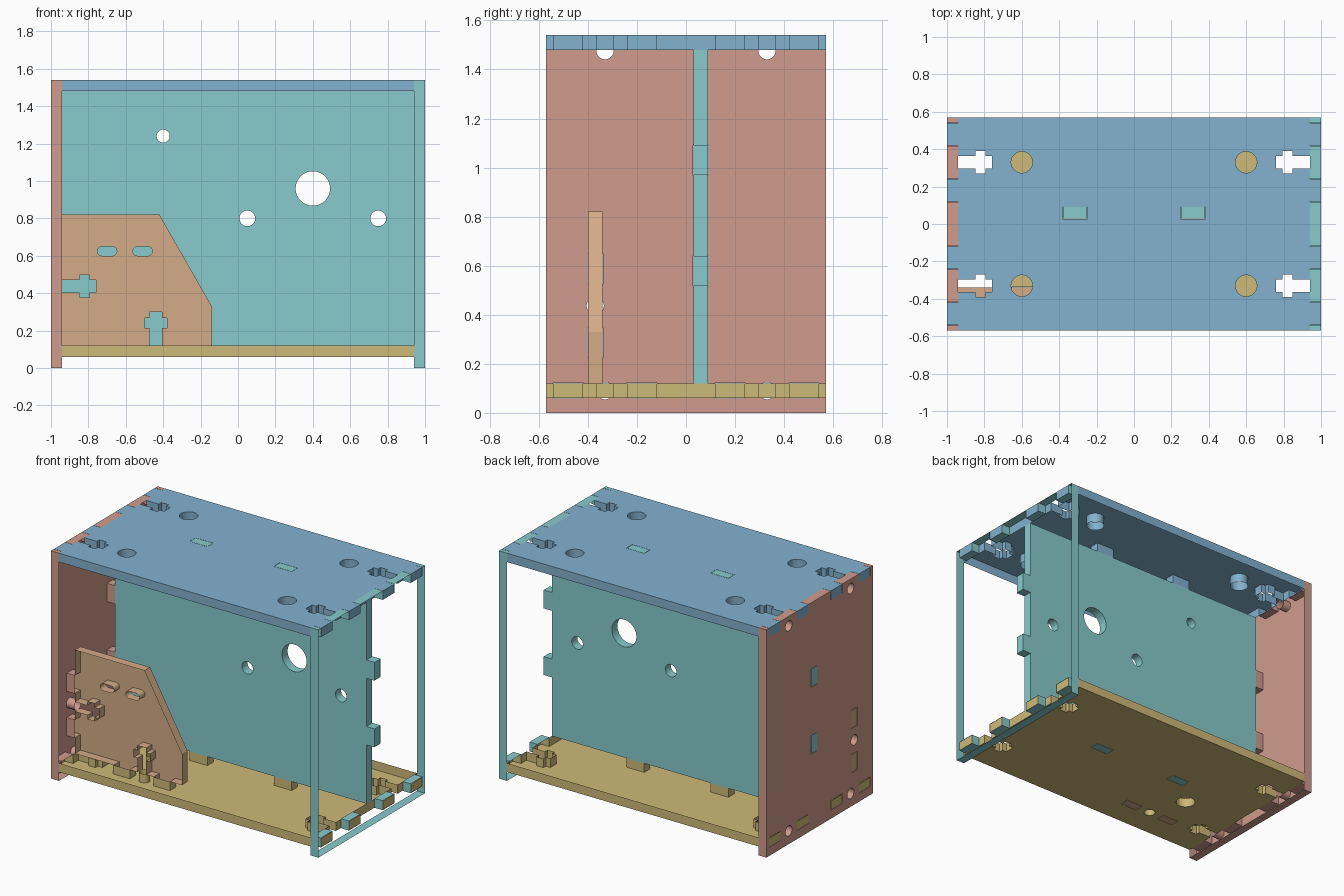
import bpy, bmesh, math

if "Cube" in bpy.data.objects:
    bpy.data.objects.remove(bpy.data.objects["Cube"])

T = 0.06            # sheet thickness
W, D, H = 1.0, 0.57, 1.54
FLOOR, CEIL = 0.06, H - T
JOINTS = (0.24, 0.90)   # joint centres along a side edge


def material(name, rgb):
    lin = [((c / 255 + 0.055) / 1.055) ** 2.4 for c in rgb] + [1]
    m = bpy.data.materials.new(name)
    m.use_nodes = True
    m.diffuse_color = lin
    m.node_tree.nodes["Principled BSDF"].inputs["Base Color"].default_value = lin
    return m


blue = material("soft blue", (130, 178, 207))
salmon = material("salmon", (208, 156, 142))
teal = material("teal", (136, 203, 205))
yellow = material("mustard", (206, 186, 120))
tan = material("tan", (211, 171, 135))


# Outline helpers: 2D points are complex numbers, edges run anticlockwise
def edge(start, direction, features=()):
    pts = [(0, 0)] + [p for f in features for p in f]
    return [start + direction * complex(s, d) for s, d in pts]


def step(centre, depth, width=0.12):
    h = width / 2
    return [(centre - h, 0), (centre - h, depth), (centre + h, depth), (centre + h, 0)]


def t_slot(centre):
    half = [(0.033, 0), (0.033, 0.093), (0.06, 0.093), (0.06, 0.147), (0.033, 0.147), (0.033, 0.18)]
    return [(centre - a, d) for a, d in half] + [(centre + a, d) for a, d in reversed(half)]


def bolt_joint(centre):
    return [step(centre - 0.15, -T), t_slot(centre), step(centre + 0.15, -T)]


def box(cu, cv, w, h, gap=0.002):
    a, b = w / 2 + gap, h / 2 + gap
    return [complex(cu + i * a, cv + j * b) for i, j in ((-1, -1), (1, -1), (1, 1), (-1, 1))]


def circle(cu, cv, r, n=32, stretch=0):
    pts = []
    for i in range(n):
        a = 2 * math.pi * (i + 0.5) / n
        pts.append(complex(cu + r * math.cos(a) + math.copysign(stretch, math.cos(a)), cv + r * math.sin(a)))
    return pts


def panel(name, mat, outline, holes, place, caps):
    """Sheet cut from an outline with holes; place maps (u, v, depth) to space."""
    bm = bmesh.new()
    cap_edges = {0: [], 1: []}
    for loop in [outline] + holes:
        rings = [[bm.verts.new(place(p.real, p.imag, T * k)) for p in loop] for k in (0, 1)]
        n = len(loop)
        for i in range(n):
            j = (i + 1) % n
            bm.faces.new((rings[0][i], rings[0][j], rings[1][j], rings[1][i]))
            for k in (0, 1):
                cap_edges[k].append(bm.edges.get((rings[k][i], rings[k][j])))
    for k in caps:
        bmesh.ops.triangle_fill(bm, edges=cap_edges[k], use_beauty=True, use_dissolve=False)
    bmesh.ops.recalc_face_normals(bm, faces=bm.faces[:])
    mesh = bpy.data.meshes.new(name)
    bm.to_mesh(mesh)
    bm.free()
    mesh.materials.append(mat)
    ob = bpy.data.objects.new(name, mesh)
    bpy.context.scene.collection.objects.link(ob)
    return ob


# Top and bottom sheets share one outline with tabs and bolt slots at both ends
X = W - T
ends = [f for c in JOINTS for f in bolt_joint(c)]
plate = (edge(complex(-X, -D), 1) + edge(complex(X, -D), 1j, ends)
         + edge(complex(X, D), -1) + edge(complex(-X, D), -1j, ends))
divider_slots = [box(s * 0.315, 0.06, 0.13, T) for s in (-1, 1)]

vents = [circle(sx * 0.6, sy * 0.33, 0.057) for sx in (-1, 1) for sy in (-1, 1)]
panel("top_panel", blue, plate, divider_slots + vents,
      lambda u, v, d: (u, v, H - d), (0,))

GX, GY, GZ = -0.44, -0.37, 0.437   # bolt positions of the front bracket
bracket_slots = [box(GX + s * 0.15, GY, 0.12, T) for s in (-1, 1)]
panel("bottom_panel", yellow, plate,
      divider_slots + bracket_slots + [circle(GX, GY, 0.035), circle(-0.53, -0.12, 0.06)],
      lambda u, v, d: (u, v, FLOOR + d), (0,))

# Side sheets: notched along the top, slotted for the other sheets
notches = [step(c + s * 0.15, T, 0.124) for c in JOINTS for s in (-1, 1)]
side = (edge(complex(-D, 0), 1) + edge(complex(D, 0), 1j)
        + edge(complex(D, H), -1, notches) + edge(complex(-D, H), -1j))
side_slots = [box(c - D + s * 0.15, FLOOR + T / 2, 0.12, T) for c in JOINTS for s in (-1, 1)]
DIV_Z = (0.58, 1.03)
side_slots += [box(0.06, z, T, 0.12) for z in DIV_Z]
bolts = [circle(c - D, z, 0.035) for c in JOINTS for z in (0.09, 1.476)] + [circle(GY, GZ, 0.035)]
bracket_side = [box(GY, GZ + s * 0.15, T, 0.12) for s in (-1, 1)]

panel("right_panel", salmon, side, side_slots + bracket_side + bolts,
      lambda u, v, d: (-W + d, u, v), (0,))
panel("left_frame", teal, side, side_slots,
      lambda u, v, d: (W - d, u, v), ())

# Upright divider with tabs on all four edges
Z0 = FLOOR + T
long_tabs = [step(X + s * 0.315, -T, 0.13) for s in (-1, 1)]
up_tabs = [step(z - Z0, -T) for z in DIV_Z]
down_tabs = [step(CEIL - z, -T) for z in reversed(DIV_Z)]
divider = (edge(complex(-X, Z0), 1, long_tabs) + edge(complex(X, Z0), 1j, up_tabs)
           + edge(complex(X, CEIL), -1, long_tabs) + edge(complex(-X, CEIL), -1j, down_tabs))
panel("divider", teal, divider,
      [circle(-0.4, 1.24, 0.035), circle(0.4, 0.96, 0.092, 48),
       circle(0.05, 0.8, 0.042), circle(0.75, 0.8, 0.042)],
      lambda u, v, d: (u, 0.03 + d, v), (0, 1))

# Front bracket with a sloping corner, two bolt slots and two oval holes
TOP = 0.82
bracket = (edge(complex(-X, Z0), 1, bolt_joint(GX + X))
           + [complex(-0.14, Z0), complex(-0.14, 0.33), complex(-0.42, TOP)]
           + edge(complex(-X, TOP), -1j, bolt_joint(TOP - GZ)))
panel("front_bracket", tan, bracket,
      [circle(x, 0.625, 0.025, 24, 0.027) for x in (-0.7, -0.51)],
      lambda u, v, d: (u, GY + T / 2 - d, v), (0,))
